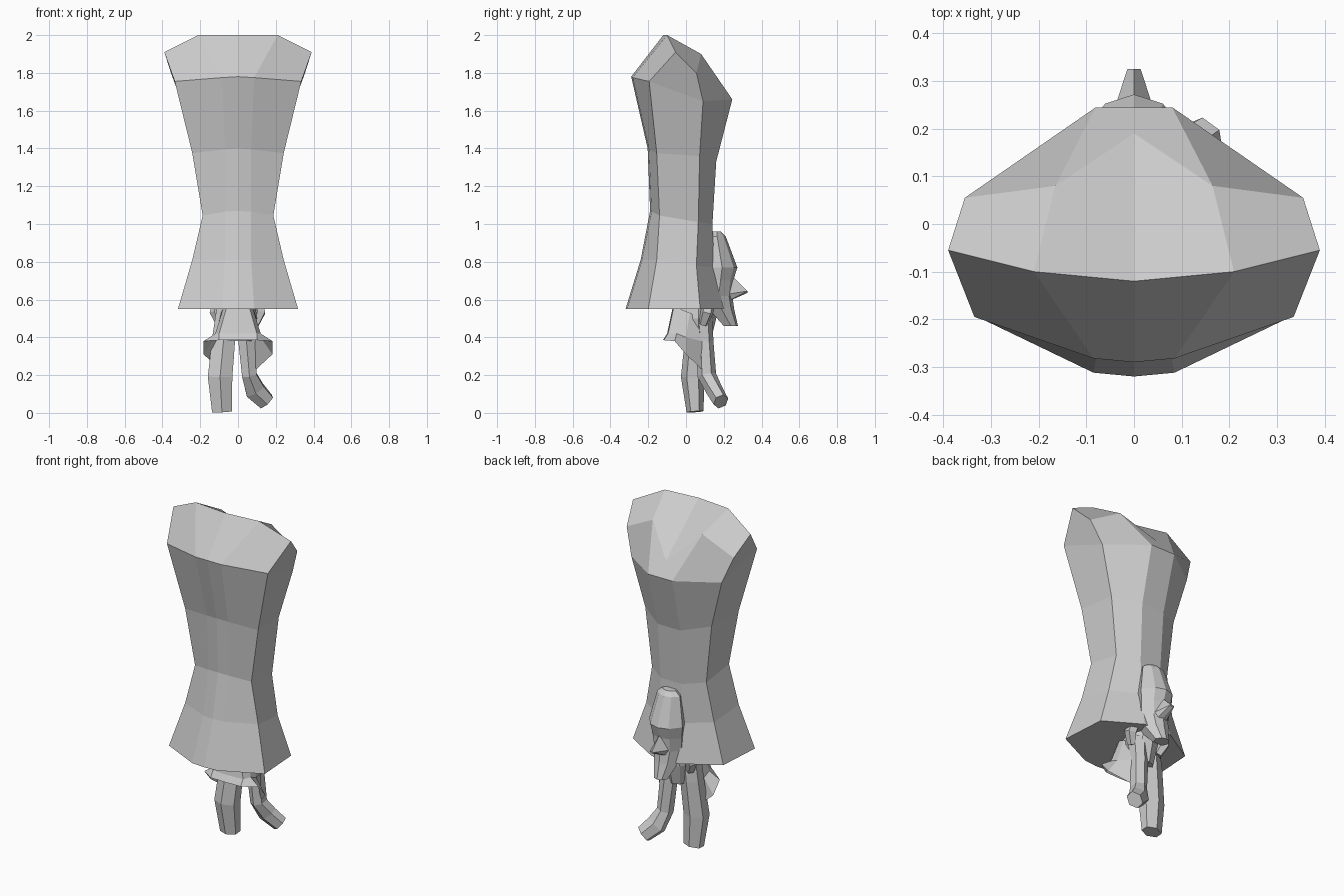
import bpy
from math import cos, sin, pi
from mathutils import Vector

if "Cube" in bpy.data.objects:
    bpy.data.objects.remove(bpy.data.objects["Cube"])


def make(name, verts, faces, mirror=False):
    me = bpy.data.meshes.new(name)
    me.from_pydata(verts, [], faces)
    ob = bpy.data.objects.new(name, me)
    bpy.context.collection.objects.link(ob)
    if mirror:
        m = ob.modifiers.new("mirror", 'MIRROR')
        m.use_clip = True
    return ob


def strips(rings, closed=False):
    """Flatten rings of equal length into vertices and joining quads."""
    n = len(rings[0])
    faces = []
    for i in range(len(rings) - 1):
        for j in range(n if closed else n - 1):
            k = (j + 1) % n
            faces.append((i * n + j, i * n + k, (i + 1) * n + k, (i + 1) * n + j))
    return [p for r in rings for p in r], faces


def tube(name, path, sides=6):
    """Low-poly limb; each path entry is a centre, x radius, y radius."""
    pts = [Vector(p[:3]) for p in path]
    rings = []
    for i, p in enumerate(pts):
        t = pts[min(i + 1, len(pts) - 1)] - pts[max(i - 1, 0)]
        q = Vector((0, 0, -1)).rotation_difference(t)
        rx, ry = path[i][3:]
        rings.append([p + q @ Vector((rx * cos(a), ry * sin(a), 0))
                      for a in [2 * pi * (j + .5) / sides for j in range(sides)]])
    v, f = strips(rings, True)
    f += [tuple(range(sides))[::-1], tuple(range(len(v) - sides, len(v)))]
    make(name, v, f)


def half_loft(name, rows):
    """Mirrored solid from rows of z, half width, front y, back y."""
    rings = []
    for z, w, yf, yb in rows:
        ym = yb + (yf - yb) * .5
        rings.append([(0, yf, z), (w * .55, yf - (yf - yb) * .12, z), (w, ym, z),
                      (w * .7, yb, z), (0, yb, z)])
    v, f = strips(rings)
    f += [tuple(range(5))[::-1], tuple(range(len(v) - 5, len(v)))]
    return make(name, v, f, True)


# Tall flared shell: front z/y, front corner x/y, side x/y/z, back x/y/z
rows = [(.55, -.32, .318, -.2, .3, .075, .55, .09, .2, .55),
        (.81, -.24, .242, -.155, .225, .055, .78, .075, .15, .77),
        (1.07, -.19, .187, -.14, .18, .065, 1.01, .07, .14, 1.0),
        (1.4, -.203, .242, -.155, .22, .072, 1.36, .075, .16, 1.33),
        (1.78, -.29, .335, -.195, .3, .09, 1.65, .08, .245, 1.66)]
rings = []
for zf, yf, xk, yk, xs, ys, zs, xb, yb, zb in rows:
    zk = zf - (.025 if zf > 1 else 0)
    rings.append([(0, yf, zf), (.085 if zf in (.55, 1.78) else .07, yf + .008, zf - (.005 if zf > 1 else 0)),
                  (xk, yk, zk), (xs, ys, zs), (xb, yb, zb), (0, yb, zb)])
v, f = strips(rings)
f.append((5, 4, 3, 2, 1, 0))
# Sloping, slightly dished top of the shell
C, R, P, Q, T, M = range(30, 36)
v += [(0, -.12, 2), (.21, -.1, 2), (.39, -.055, 1.91), (.355, .055, 1.8),
      (.165, .08, 1.9), (0, .19, 1.74)]
F0, F1, K, S, B, D = range(24, 30)
f += [(F0, F1, R, C), (F1, K, P, R), (K, S, Q, P), (R, P, Q, T),
      (Q, S, B, T), (C, R, T, M), (T, B, M), (M, B, D)]
make("shell", v, f, True)

# Head on the back side of the shell
half_loft("head", [(.96, .045, .185, .14), (.935, .075, .21, .12), (.77, .11, .272, .11),
                   (.7, .1, .25, .115), (.62, .092, .245, .1), (.55, .08, .255, .12),
                   (.46, .045, .275, .2)])

# Pointed nose
make("nose", [(0, .25, .72), (.045, .23, .63), (.03, .24, .6), (0, .245, .6),
              (.014, .325, .645), (0, .325, .645), (0, .325, .635)],
     [(0, 1, 4, 5), (1, 2, 4), (2, 3, 6, 4), (4, 6, 5)], True)

# Torso between head and legs
half_loft("torso", [(.75, .07, .15, .0), (.6, .09, .17, -.03), (.5, .1, .16, -.03),
                    (.38, .07, .13, .0)])

# Arms tucked against the body under the shell
for s, n in ((-1, "left"), (1, "right")):
    tube(n + "_arm", [(s * .09, .13, .62, .035, .035), (s * .115, .11, .53, .035, .035),
                      (s * .09, .09, .47, .025, .025)], 5)

# Flared skirt, long at the back
v, f = strips([[(0, -.07, .56), (.06, -.065, .56), (.08, -.03, .55), (.09, .02, .53), (.08, .07, .5)],
               [(0, -.1, .42), (.1, -.095, .42), (.12, -.05, .42), (.12, .0, .4), (.09, .085, .38)],
               [(0, -.122, .385), (.1, -.118, .385), (.182, -.06, .38), (.182, .0, .31), (.09, .09, .225)]])
make("skirt", v, f, True)

# Straight leg and bent leg
tube("left_leg", [(-.06, .05, .56, .06, .055), (-.075, .05, .4, .07, .055),
                  (-.095, .035, .19, .075, .062), (-.085, .048, .006, .06, .045)])
tube("right_leg", [(.045, .09, .52, .055, .05), (.045, .1, .38, .05, .045),
                   (.06, .11, .2, .045, .05), (.09, .15, .12, .06, .045),
                   (.15, .185, .06, .05, .042)])
